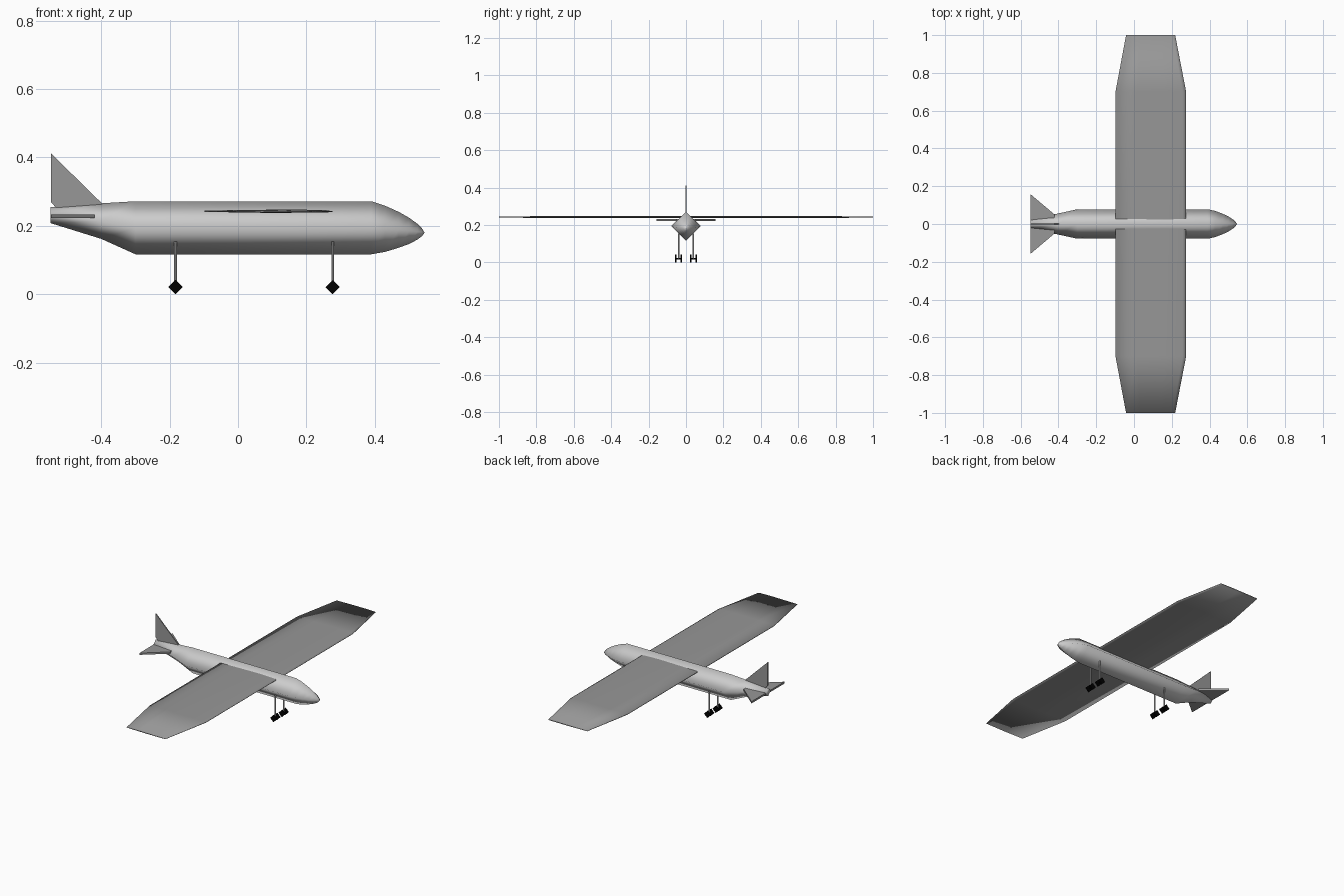
import bpy, bmesh, math
from mathutils import Vector

if "Cube" in bpy.data.objects:
    bpy.data.objects.remove(bpy.data.objects["Cube"])


def material(name, v):
    m = bpy.data.materials.new(name)
    m.diffuse_color = (v, v, v, 1)
    m.use_nodes = True
    m.node_tree.nodes["Principled BSDF"].inputs["Base Color"].default_value = m.diffuse_color
    return m


black = material("black_rubber", 0.0)
dark = material("dark_grey", 0.31)
body = material("body_grey", 0.64)


def finish(name, bm, angle=None, mat=None):
    bmesh.ops.recalc_face_normals(bm, faces=bm.faces)
    me = bpy.data.meshes.new(name)
    bm.to_mesh(me)
    bm.free()
    ob = bpy.data.objects.new(name, me)
    bpy.context.collection.objects.link(ob)
    if mat:
        me.materials.append(mat)
    if angle:
        bpy.ops.object.select_all(action='DESELECT')
        ob.select_set(True)
        bpy.context.view_layer.objects.active = ob
        bpy.ops.object.shade_smooth_by_angle(angle=math.radians(angle))
    return ob


def loft(name, rings, angle=None, mat=None):
    """Skin a list of equal-length point rings and cap both ends."""
    bm = bmesh.new()
    vs = [[bm.verts.new(p) for p in r] for r in rings]
    n = len(vs[0])
    for a, b in zip(vs, vs[1:]):
        for i in range(n):
            j = (i + 1) % n
            bm.faces.new((a[i], a[j], b[j], b[i]))
    bm.faces.new(vs[0])
    bm.faces.new(vs[-1])
    return finish(name, bm, angle, mat)


def diamond(x, top, bottom, w):
    mid = (top + bottom) / 2
    return [(x, 0, top), (x, w, mid), (x, 0, bottom), (x, -w, mid)]


def plate(name, pts, thick):
    """Thin flat plate from an outline, extruded along an offset vector."""
    off = Vector(thick)
    return loft(name, [[Vector(p) - off / 2 for p in pts],
                       [Vector(p) + off / 2 for p in pts]], None, dark)


def rod(name, a, b, r, sides=8, angle=40, mat=None):
    a, b = Vector(a), Vector(b)
    q = (b - a).to_track_quat('Z', 'Y')
    ring = [q @ Vector((r * math.cos(2 * math.pi * i / sides),
                        r * math.sin(2 * math.pi * i / sides), 0)) for i in range(sides)]
    return loft(name, [[a + p for p in ring], [b + p for p in ring]], angle, mat)


# Four-sided, smooth-shaded fuselage from tail cone to nose
loft("fuselage", [diamond(*s) for s in [
    (-0.548, 0.255, 0.208, 0.023), (-0.40, 0.266, 0.162, 0.056),
    (-0.30, 0.272, 0.117, 0.078), (0.39, 0.272, 0.117, 0.078),
    (0.43, 0.259, 0.124, 0.069), (0.47, 0.241, 0.136, 0.054),
    (0.50, 0.224, 0.147, 0.040), (0.525, 0.206, 0.160, 0.023),
    (0.538, 0.193, 0.170, 0.011), (0.545, 0.181, 0.179, 0.001)]], 100, body)

# Wing: thin section lofted from tip to tip (chord fraction, height), soft tips
foil = [(0, 0.003), (0.3, 0.0045), (0.7, 0.006), (0.95, 0.004), (1, 0.001),
        (1, -0.001), (0.95, -0.003), (0.5, -0.004), (0, -0.001)]


def wing_ring(y, x0, x1, k):
    return [(x0 + f * (x1 - x0), y, 0.242 + k * h) for f, h in foil]


loft("wing", [wing_ring(-1, -0.042, 0.218, 0.6), wing_ring(-0.7, -0.098, 0.276, 1),
              wing_ring(0.7, -0.098, 0.276, 1), wing_ring(1, -0.042, 0.218, 0.6)],
     100, dark)

# Tail surfaces
for s, side in ((-1, "right"), (1, "left")):
    plate(f"tailplane_{side}", [(-0.42, 0, 0.228), (-0.42, s * 0.05, 0.228),
                                (-0.547, s * 0.157, 0.228), (-0.547, s * 0.018, 0.228),
                                (-0.53, 0, 0.228)], (0, 0, 0.011))
plate("tail_fin", [(-0.395, 0, 0.263), (-0.547, 0, 0.412), (-0.547, 0, 0.27),
                   (-0.53, 0, 0.25)], (0, 0.006, 0))

# Landing gear: leg, axle and a pair of four-sided wheels at each corner
for x, end in ((-0.183, "rear"), (0.277, "front")):
    for y, side in ((-0.04, "right"), (0.04, "left")):
        tag = f"{end}_{side}"
        rod(f"gear_leg_{tag}", (x, y, 0.02), (x, y, 0.155), 0.004, mat=body)
        rod(f"axle_{tag}", (x, y - 0.012, 0.021), (x, y + 0.012, 0.021), 0.004, mat=black)
        for d, pos in ((-0.015, "a"), (0.015, "b")):
            rod(f"wheel_{tag}_{pos}", (x, y + d - 0.0045, 0.021),
                (x, y + d + 0.0045, 0.021), 0.021, 4, None, black)
